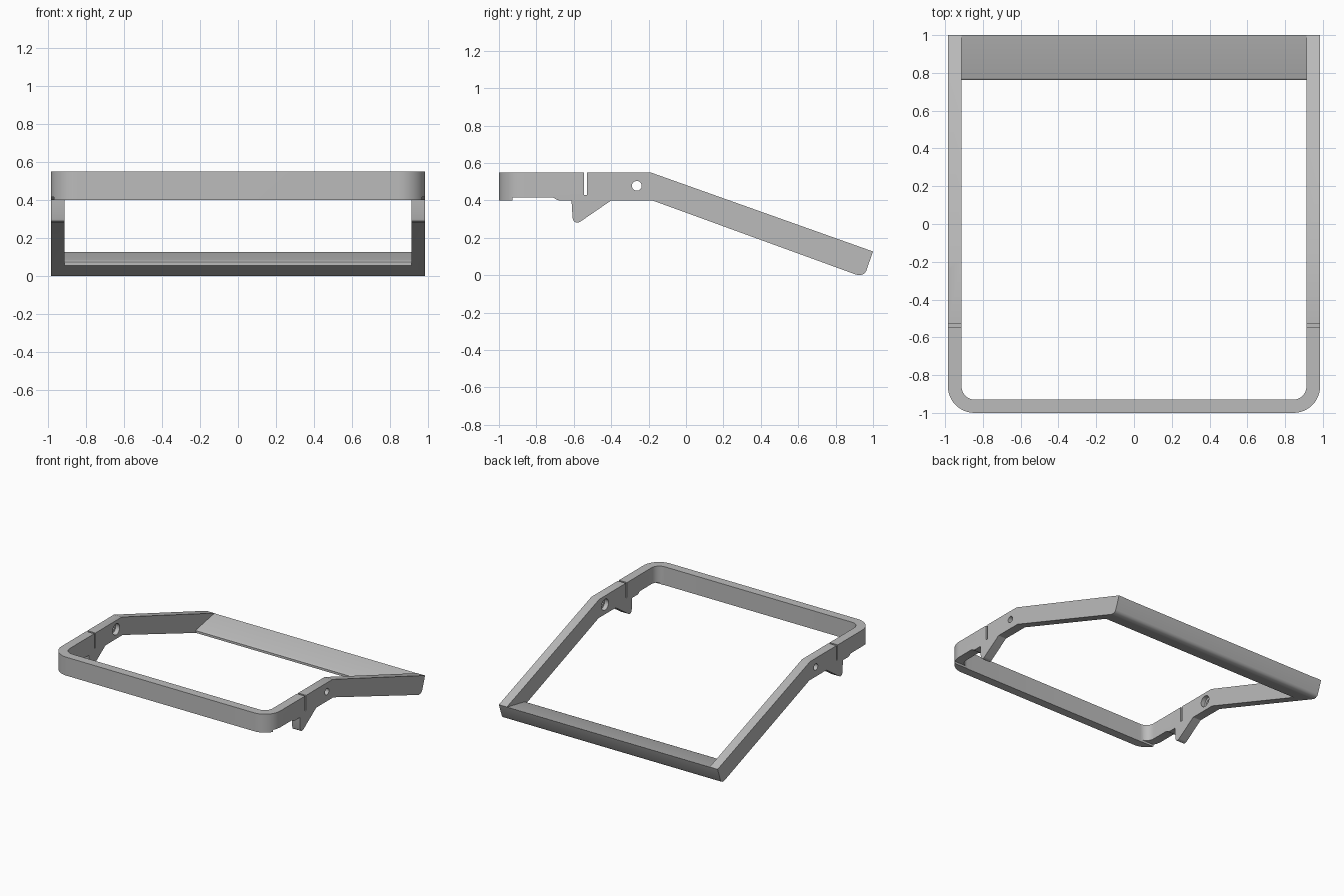
import bpy
import bmesh
from math import cos, sin, pi, radians
from mathutils import Matrix

cube = bpy.data.objects.get("Cube")
if cube:
    bpy.data.objects.remove(cube)

grey = bpy.data.materials.new("plain grey")
grey.use_nodes = True
colour = (0.5, 0.5, 0.5, 1)
grey.diffuse_color = colour
grey.node_tree.nodes["Principled BSDF"].inputs["Base Color"].default_value = colour

HALF, WALL = 0.985, 0.072
INNER = HALF - WALL


def make_object(name, bm):
    bmesh.ops.recalc_face_normals(bm, faces=bm.faces)
    mesh = bpy.data.meshes.new(name)
    bm.to_mesh(mesh)
    bm.free()
    mesh.materials.append(grey)
    ob = bpy.data.objects.new(name, mesh)
    bpy.context.collection.objects.link(ob)
    return ob


def prism(name, points, offset):
    """Extrude a closed outline of 3D points along an offset."""
    bm = bmesh.new()
    face = bm.faces.new([bm.verts.new(p) for p in points])
    ext = bmesh.ops.extrude_face_region(bm, geom=[face])
    verts = [v for v in ext["geom"] if isinstance(v, bmesh.types.BMVert)]
    bmesh.ops.translate(bm, verts=verts, vec=offset)
    return make_object(name, bm)


def side_prism(name, yz, half):
    return prism(name, [(-half, y, z) for y, z in yz], (2 * half, 0, 0))


def plan_prism(name, half, front, back, radius, steps=12):
    """Tall block with rounded front corners."""
    pts = [(half, back), (-half, back)]
    for side, start in ((-1, pi), (1, 1.5 * pi)):
        for i in range(steps + 1):
            a = start + i * pi / 2 / steps
            pts.append((side * (half - radius) + radius * cos(a),
                        front + radius + radius * sin(a)))
    return prism(name, [(x, y, -0.5) for x, y in pts], (0, 0, 1.5))


def drill(name, x, radius, length):
    bm = bmesh.new()
    m = Matrix.Translation((x, -0.263, 0.478)) @ Matrix.Rotation(radians(90), 4, "Y")
    bmesh.ops.create_cone(bm, cap_ends=True, segments=32, radius1=radius,
                          radius2=radius, depth=length, matrix=m)
    return make_object(name, bm)


# Bent side profile with latch hooks, underside relief and rounded tail
frame = side_prism("bent_frame", [
    (-1.0, 0.40), (-1.0, 0.55), (-0.19, 0.55), (1.0, 0.127),
    (0.963, 0.022), (0.953, 0.009), (0.938, 0.002), (0.92, 0.001), (0.905, 0.005),
    (-0.18, 0.40), (-0.40, 0.40), (-0.563, 0.288), (-0.575, 0.282), (-0.59, 0.282),
    (-0.601, 0.29), (-0.606, 0.305), (-0.612, 0.40), (-0.68, 0.40), (-0.692, 0.404),
    (-0.705, 0.413), (-0.715, 0.417), (-0.928, 0.417), (-0.928, 0.40)], HALF)

# Cutters: rounded outer outline, window, space above the rear wedge bar
jobs = [
    (plan_prism("outline_cutter", HALF, -1.0, 1.2, 0.14), "INTERSECT"),
    (plan_prism("window_cutter", INNER, -0.93, 0.763, 0.07), "DIFFERENCE"),
    (side_prism("wedge_cutter", [(0.6, 0.075), (0.763, 0.075), (0.767, 0.08),
                                 (0.773, 0.0825), (1.1, 0.145), (1.1, 0.9),
                                 (0.6, 0.9)], INNER), "DIFFERENCE"),
    (side_prism("slot_cutter", [(-0.545, 0.428), (-0.53, 0.428),
                                (-0.53, 0.7), (-0.545, 0.7)], 1.2), "DIFFERENCE"),
    (drill("hole_cutter", 0, 0.026, 3), "DIFFERENCE"),
]
# Wider counterbores on the inner faces of both arms
for s in (-1, 1):
    jobs.append((drill("counterbore_cutter", s * INNER, 0.045, WALL), "DIFFERENCE"))

for cutter, op in jobs:
    mod = frame.modifiers.new(cutter.name, "BOOLEAN")
    mod.operation, mod.object, mod.solver = op, cutter, "EXACT"
    cutter.hide_render = True

# Bake the cuts and drop the cutters
bpy.context.view_layer.update()
result = bpy.data.meshes.new_from_object(
    frame.evaluated_get(bpy.context.evaluated_depsgraph_get()))
frame.modifiers.clear()
frame.data = result
result.materials.clear()
result.materials.append(grey)
for cutter, _ in jobs:
    bpy.data.objects.remove(cutter)

bpy.ops.object.select_all(action="DESELECT")
frame.select_set(True)
bpy.context.view_layer.objects.active = frame
bpy.ops.object.shade_smooth_by_angle(angle=radians(32))
